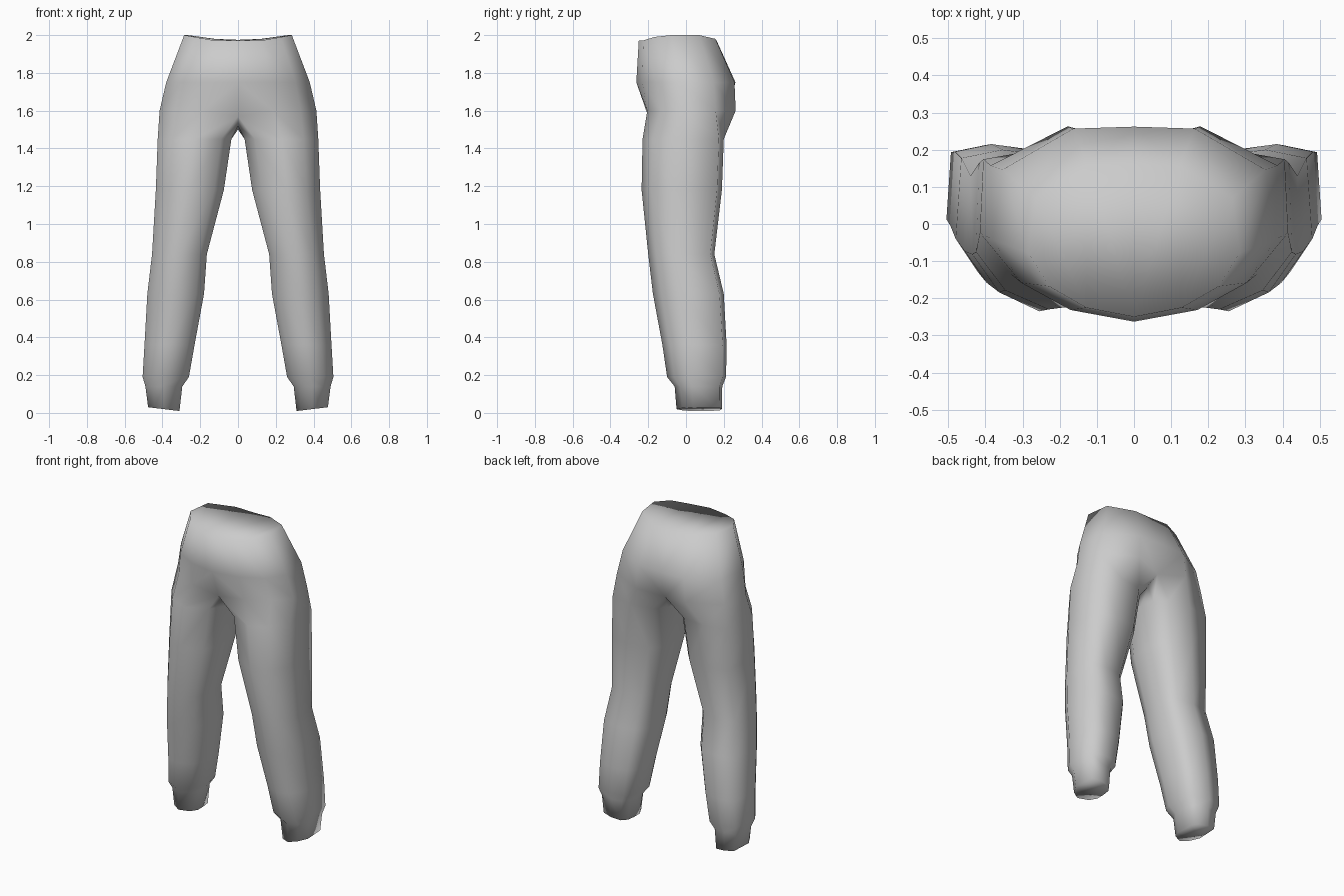
import bpy
import bmesh

cube = bpy.data.objects.get("Cube")
if cube:
    bpy.data.objects.remove(cube, do_unlink=True)

fabric = bpy.data.materials.new("grey fabric")
fabric.use_nodes = True
grey = (0.6, 0.6, 0.6, 1)
fabric.diffuse_color = grey
fabric.node_tree.nodes["Principled BSDF"].inputs["Base Color"].default_value = grey

# Leg cross-section: across (inner to outer), depth (front to back)
LEG = [(.14, .14), (.5, 0), (.8, .12), (1, .36), (.95, .94),
       (.58, 1), (.2, .96), (.04, .8), (0, .58), (0, .34)]
# Half of the hip cross-section, from front centre round to back centre
HIP = [(0, 0), (.45, .06), (.8, .2), (1, .42), (.93, .78), (.43, .99), (0, 1)]

# Leg rings: inner x, outer x, front y, back y, height
LEG_RINGS = [
    (.035, .425, -.23, .2, 1.45),
    (.075, .435, -.235, .19, 1.18),
    (.165, .455, -.2, .15, .84),
    (.18, .48, -.175, .2, .63),
    (.23, .495, -.125, .215, .36),
    (.26, .505, -.1, .212, .19),
    (.295, .49, -.06, .192, .14),
    (.31, .476, -.05, .19, .01),
]

bm = bmesh.new()


def section(shape, x0, x1, y0, y1, z):
    return [bm.verts.new((x0 + u * (x1 - x0), y0 + v * (y1 - y0), z)) for u, v in shape]


def bridge(upper, lower, closed):
    n = len(upper)
    for i in range(n if closed else n - 1):
        j = (i + 1) % n
        bm.faces.new((upper[i], lower[i], lower[j], upper[j]))


# Waist, dipping at the front and slightly at the back
waist = section(HIP, 0, .285, -.25, .16, 2)
for v, z in zip(waist, (1.97, 1.972, 1.99, 2, 2, 1.98, 1.975)):
    v.co.z = z
hips = section(HIP, 0, .38, -.263, .262, 1.75)
bridge(waist, hips, False)

# Seat and crotch: the outer half ring plus points along the centre seam
crotch = section(HIP, 0, .415, -.235, .268, 1.6)
crotch[0].co = (0, -.2, 1.57)
crotch[6].co = (0, .215, 1.57)
bridge(hips, crotch, False)
crotch += [bm.verts.new((0, y, z)) for y, z in ((.13, 1.52), (.03, 1.5), (-.1, 1.52))]

# Leg down to the gathered ankle
above = crotch
for ring in LEG_RINGS:
    below = section(LEG, *ring)
    bridge(above, below, True)
    above = below
for v in above:
    v.co.z += .02 * (v.co.x - .31) / .166

# Closed waist and hem
for a, b, c, d in ((0, 1, 5, 6), (1, 2, 4, 5)):
    bm.faces.new([waist[i] for i in (a, b, c, d)])
bm.faces.new(waist[2:5])
bm.faces.new(above)

bmesh.ops.recalc_face_normals(bm, faces=bm.faces)
mesh = bpy.data.meshes.new("trousers")
bm.to_mesh(mesh)
bm.free()
mesh.materials.append(fabric)
trousers = bpy.data.objects.new("trousers", mesh)
bpy.context.collection.objects.link(trousers)

# Matching other half
mirror = trousers.modifiers.new("Mirror", "MIRROR")
mirror.use_clip = True
mirror.merge_threshold = .001

for p in mesh.polygons:
    p.use_smooth = True
